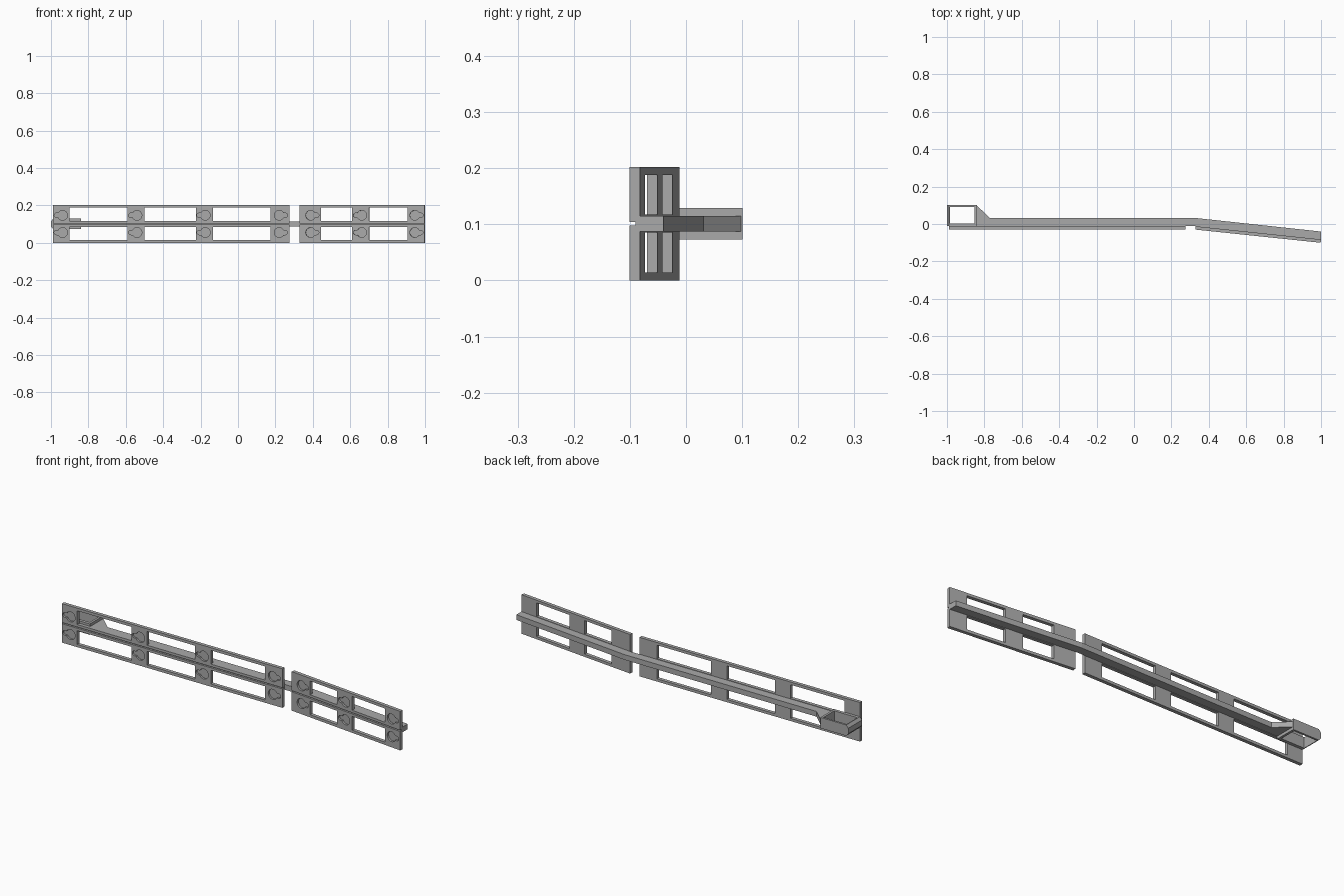
import bpy, bmesh, math
from mathutils import Vector

if "Cube" in bpy.data.objects:
    bpy.data.objects.remove(bpy.data.objects["Cube"], do_unlink=True)

grey = bpy.data.materials.new("plain grey")
grey.use_nodes = True
COLOUR = (0.40, 0.40, 0.40, 1)
grey.diffuse_color = COLOUR
grey.node_tree.nodes["Principled BSDF"].inputs["Base Color"].default_value = COLOUR

HEIGHT, THICK, MID = 0.202, 0.018, 0.101
RAIL_HALF, BACK = 0.0135, -0.012
BEND = math.radians(-6)


def prism(bm, outline, axis, low, high):
    """Extrude a flat outline along y (outline in x, z) or z (outline in x, y)."""
    def point(a, b):
        return (a, low, b) if axis == "y" else (a, b, low)
    face = bm.faces.new([bm.verts.new(point(a, b)) for a, b in outline])
    move = Vector((0, high - low, 0)) if axis == "y" else Vector((0, 0, high - low))
    new = bmesh.ops.extrude_face_region(bm, geom=[face])["geom"]
    bmesh.ops.translate(bm, vec=move, verts=[v for v in new if isinstance(v, bmesh.types.BMVert)])


def rect(x0, x1, z0, z1):
    return [(x0, z0), (x1, z0), (x1, z1), (x0, z1)]


def finish(bm, name):
    bmesh.ops.recalc_face_normals(bm, faces=bm.faces)
    mesh = bpy.data.meshes.new(name)
    bm.to_mesh(mesh)
    bm.free()
    mesh.materials.append(grey)
    obj = bpy.data.objects.new(name, mesh)
    bpy.context.collection.objects.link(obj)
    return obj


def cut(obj, cutter):
    """Subtract the cutter, bake the result and discard the cutter."""
    mod = obj.modifiers.new("cut", "BOOLEAN")
    mod.operation, mod.solver, mod.object = "DIFFERENCE", "EXACT", cutter
    graph = bpy.context.evaluated_depsgraph_get()
    baked = bpy.data.meshes.new_from_object(obj.evaluated_get(graph))
    obj.modifiers.clear()
    obj.data = baked
    bpy.data.objects.remove(cutter, do_unlink=True)


def keyhole(x, z, side, radius=0.026, slot=0.012, reach=0.045):
    """Round hole with a narrow slot pointing to one side."""
    start = math.asin(slot / radius)
    steps = 20
    pts = []
    for i in range(steps + 1):
        a = start + (2 * math.pi - 2 * start) * i / steps
        pts.append((x + side * radius * math.cos(a), z + radius * math.sin(a)))
    for i in range(7):
        a = -math.pi / 2 + math.pi * i / 6
        pts.append((x + side * (reach - slot + slot * math.cos(a)), z + slot * math.sin(a)))
    return pts


def panel(name, x0, length, windows, holes, angle=0):
    bm = bmesh.new()
    prism(bm, rect(0, length, 0, HEIGHT), "y", -THICK, 0)
    obj = finish(bm, name)
    bm = bmesh.new()
    # Windows and blind keyholes, repeated above and below the middle
    for side in (-1, 1):
        for a, b in windows:
            lo, hi = sorted((MID + side * 0.016, MID + side * 0.087))
            prism(bm, rect(a - x0, b - x0, lo, hi), "y", -0.1, 0.1)
        for x, way in holes:
            prism(bm, keyhole(x - x0, MID + side * 0.046, way), "y", -0.1, -0.008)
    # Narrow groove along the front
    prism(bm, rect(-0.1, length + 0.1, MID - 0.003, MID + 0.003), "y", -0.1, -0.008)
    cut(obj, finish(bm, "cutter"))
    obj.location = (x0, BACK, 0)
    obj.rotation_euler.z = angle


panel("long_panel", -0.988, 1.263,
      [(-0.9, -0.59), (-0.5, -0.225), (-0.135, 0.175)],
      [(-0.938, -1), (-0.54, -1), (-0.175, -1), (0.22, 1)])
panel("angled_panel", 0.33, 0.67 / math.cos(BEND),
      [(0.445, 0.612), (0.705, 0.91)],
      [(0.39, 1), (0.665, -1), (0.95, 1)], BEND)

# Bent rail with the sloping gusset at its end
drop = math.tan(BEND) * 0.67
bm = bmesh.new()
prism(bm, [(-0.842, BACK), (0.33, BACK), (1, BACK + drop), (1, 0.03 + drop),
           (0.33, 0.032), (-0.77, 0.032), (-0.842, 0.1)],
      "z", MID - RAIL_HALF, MID + RAIL_HALF)
finish(bm, "back_rail")

# Open end box, with chamfered outer wall
bm = bmesh.new()
prism(bm, [(-0.84, MID - 0.028), (-0.84, MID + 0.028), (-0.988, MID + 0.028),
           (-1, MID + 0.014), (-1, MID - 0.014), (-0.988, MID - 0.028)], "y", BACK, 0.101)
box = finish(bm, "end_box")
bm = bmesh.new()
prism(bm, rect(-0.984, -0.852, 0.004, 0.091), "z", -0.1, 0.3)
cut(box, finish(bm, "cutter"))
